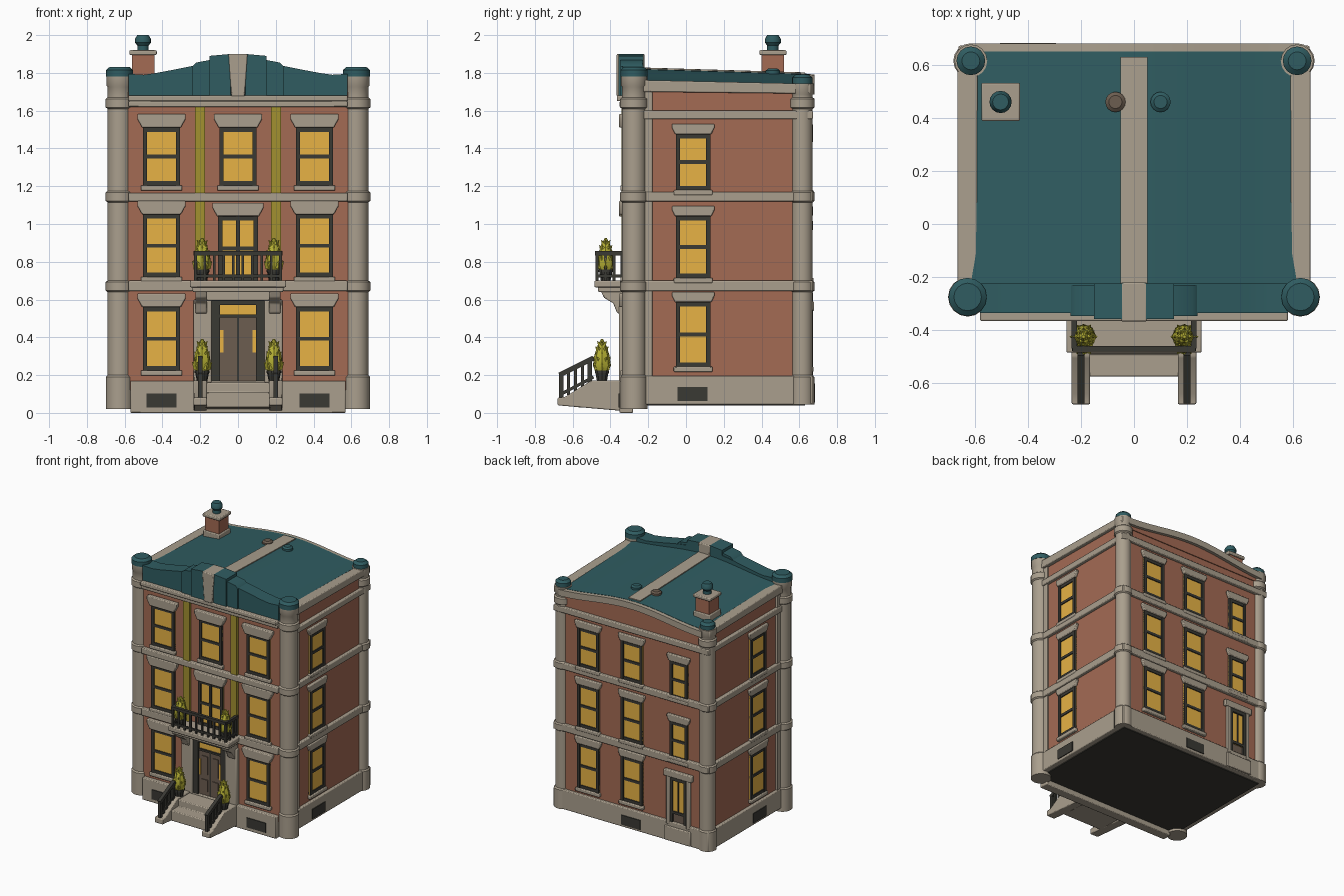
import bpy, bmesh, math
from mathutils import Matrix, Vector

if "Cube" in bpy.data.objects:
    bpy.data.objects.remove(bpy.data.objects["Cube"])

def material(name, r, g, b):
    m = bpy.data.materials.new(name)
    m.diffuse_color = (r, g, b, 1)
    m.use_nodes = True
    m.node_tree.nodes["Principled BSDF"].inputs["Base Color"].default_value = m.diffuse_color
    return m

STONE = material("stone", .40, .345, .268)
BRICK = material("brick", .37, .145, .088)
TEAL = material("teal_roof", .029, .108, .12)
DARK = material("charcoal", .042, .041, .034)
GLOW = material("amber_glass", .80, .45, .06)
OLIVE = material("olive", .36, .285, .03)
LEAF = material("leaf", .47, .44, .035)
DOOR = material("door_brown", .15, .11, .08)

parts = {}
def part(name, mat):
    if name not in parts:
        parts[name] = (bmesh.new(), mat)
    return parts[name][0]

def prism(name, mat, M, pts, d0, d1):
    """Polygon in (u, z) extruded outward (local -y) from d0 to d1."""
    bm = part(name, mat)
    a = [bm.verts.new(M @ Vector((u, -d0, z))) for u, z in pts]
    b = [bm.verts.new(M @ Vector((u, -d1, z))) for u, z in pts]
    bm.faces.new(a)
    bm.faces.new(b[::-1])
    n = len(pts)
    for i in range(n):
        bm.faces.new((a[i], b[i], b[(i + 1) % n], a[(i + 1) % n]))

def slab(name, mat, M, u0, u1, z0, z1, d0, d1):
    prism(name, mat, M, [(u0, z0), (u1, z0), (u1, z1), (u0, z1)], d0, d1)

def box(name, mat, x0, x1, y0, y1, z0, z1):
    slab(name, mat, Matrix(), x0, x1, z0, z1, -y0, -y1)

def lathe(name, mat, x, y, prof, n=16):
    bm = part(name, mat)
    rings = [[bm.verts.new((x + r * math.cos(2 * math.pi * i / n), y + r * math.sin(2 * math.pi * i / n), z))
              for i in range(n)] for r, z in prof]
    for a, b in zip(rings, rings[1:]):
        for i in range(n):
            bm.faces.new((a[i], a[(i + 1) % n], b[(i + 1) % n], b[i]))
    bm.faces.new(rings[0][::-1])
    bm.faces.new(rings[-1])

def bar(name, mat, p, q, t):
    p, q = Vector(p), Vector(q)
    M = Matrix.Translation((p + q) / 2) @ (q - p).to_track_quat('Z', 'Y').to_matrix().to_4x4()
    M = M @ Matrix.Diagonal((t, t, (q - p).length, 1))
    bmesh.ops.create_cube(part(name, mat), size=1, matrix=M)

# facade frames: u runs right along the wall, depth points outward
def facade(x, y, deg):
    return Matrix.Translation((x, y, 0)) @ Matrix.Rotation(math.radians(deg), 4, 'Z')
FRONT, RIGHT = facade(0, -.32, 0), facade(.637, 0, 90)
BACK, LEFT = facade(0, .648, 180), facade(-.637, 0, -90)
SIDE = facade(0, 0, 90)          # u = y, depth = x

def window(side, M, u, w, z0, z1):
    h, t, zm = w / 2, .022, (z0 + z1) / 2
    over, tall, deep = (.03, .072, .035) if side == "front" else (.022, .055, .024)
    slab(side + "_window_glass", GLOW, M, u - h, u + h, z0, z1, 0, .008)
    f = side + "_window_frames"
    for s in (-1, 1):
        slab(f, DARK, M, u + s * h, u + s * (h - t), z0, z1, 0, .018)
    for a, b in ((z0, z0 + t), (z1 - t, z1), (zm - .01, zm + .01)):
        slab(f, DARK, M, u - h, u + h, a, b, 0, .015)
    prism(side + "_lintels", STONE, M, [(u - h - .005, z1), (u + h + .005, z1), (u + h + over, z1 + tall * .65),
          (u + h + over, z1 + tall), (u - h - over, z1 + tall), (u - h - over, z1 + tall * .65)], 0, deep)
    slab(side + "_sills", STONE, M, u - h - .012, u + h + .012, z0 - .028, z0, 0, .028)

def vent(M, u, z, d):
    slab("base_vents", DARK, M, u - .08, u + .08, z - .037, z + .037, d - .01, d + .006)

# main body, base and belt courses
box("brick_body", BRICK, -.637, .637, -.32, .648, .12, 1.70)
box("stone_base", STONE, -.66, .66, -.30, .67, .045, .195)
box("underside", DARK, -.62, .62, -.28, .63, .038, .046)
box("front_base", STONE, -.57, .57, -.352, -.28, 0, .17)
for z0, z1 in ((.645, .70), (1.12, 1.17), (1.555, 1.60)):
    box("belt_courses", STONE, -.662, .662, -.28, .672, z0, z1)
for z0, z1, d in ((.645, .70, -.35), (1.12, 1.165, -.35), (1.62, 1.65, -.352), (1.65, 1.68, -.366)):
    box("front_belts", STONE, -.58, .58, d, -.28, z0, z1)
for s in (-1, 1):
    prism("side_cornice", STONE, SIDE, [(-.24, 1.70), (.66, 1.69), (.66, 1.742), (-.24, 1.762)], s * .59, s * .665)
    box("corner_piers", STONE, s * .58, s * .652, -.29, -.178, .05, 1.70)

# corner columns with rings and teal caps
for s in (-1, 1):
    for y, r, x, drop, c in ((-.275, .064, .627, 0, .008), (.615, .056, .615, .04, -.002)):
        prof = [(r + .008, .02 + drop * .6), (r + .008, .19), (r, .2)]
        for z in (.67, 1.145, 1.64):
            prof += [(r, z - .03), (r + .01, z - .022), (r + .01, z + .022), (r, z + .03)]
        prof += [(r, 1.725 - drop), (r + .006, 1.735 - drop), (r + .006, 1.785 - drop)]
        lathe("corner_columns", STONE, s * x, y, prof)
        lathe("column_caps", TEAL, s * x, y, [(r + c, z - drop) for z in (1.78, 1.815)] + [(r + c - .02, 1.832 - drop)])

# gently arched roof sloping down to the back, back gable and centre stripe
SLOPE = Matrix(((1, 0, 0, 0), (0, 1, 0, 0), (0, -.03, 1, -.0084), (0, 0, 0, 1)))
def arch(x):
    return 1.763 + .06 * math.cos(math.pi * x / 1.3) ** 2
xs = [-.61 + 1.22 * i / 24 for i in range(25)]
def arch_strip(name, mat, xs, lo, hi, y0, y1, flat=None):
    top = [(x, arch(x) + hi) for x in xs]
    low = [(x, flat or arch(x) + lo) for x in xs]
    prism(name, mat, SLOPE, top + low[::-1], -y0, -y1)
arch_strip("roof", TEAL, xs, 0, 0, -.28, .65, 1.70)
arch_strip("back_gable", BRICK, xs, 0, -.01, .60, .655, 1.69)
arch_strip("back_cornice", STONE, xs, -.05, -.002, .645, .68)
arch_strip("roof_stripe", STONE, [-.05 + .01 * i for i in range(11)], -.01, .007, -.28, .63)
for x, m, n in ((-.07, DOOR, "brown_roof_vent"), (.10, TEAL, "teal_roof_vent")):
    lathe(n, m, x, .46, [(.038, 1.78), (.038, 1.812), (.025, 1.822)])

# curved front parapet with stepped blocks and keystone
half = [(.58, 1.795), (.50, 1.79), (.43, 1.80), (.35, 1.815), (.25, 1.835), (.15, 1.85)]
prism("front_parapet", TEAL, Matrix(), [(-.58, 1.675), (.58, 1.675)] + half + [(-x, z) for x, z in half[::-1]], .225, .335)
for s in (-1, 1):
    prism("parapet_blocks", TEAL, Matrix(), [(s * .24, 1.675), (s * .24, 1.835), (s * .22, 1.855), (s * .14, 1.87), (s * .14, 1.675)], .23, .346)
    prism("parapet_blocks", TEAL, Matrix(), [(s * .15, 1.675), (s * .15, 1.89), (s * .04, 1.90), (s * .04, 1.675)], .225, .358)
prism("keystone", STONE, Matrix(), [(-.035, 1.675), (.035, 1.675), (.05, 1.90), (-.05, 1.90)], .22, .367)

# chimney
box("chimney_stack", BRICK, -.562, -.443, .40, .52, 1.72, 1.90)
box("chimney_foot", STONE, -.572, -.433, .39, .53, 1.70, 1.79)
box("chimney_cap", STONE, -.575, -.43, .388, .532, 1.895, 1.92)
lathe("chimney_pot", TEAL, -.503, .46, [(.03, 1.915), (.03, 1.945), (.042, 1.96), (.042, 1.98), (.03, 2.0)])

# windows on all four sides
rows = ((.225, .56), (.72, 1.05), (1.205, 1.51))
side_rows = ((.245, .585), (.715, 1.04), (1.18, 1.475))
for (z0, z1), (a, b) in zip(rows, side_rows):
    for u in (-.405, .405):
        window("front", FRONT, u, .195, z0, z1)
    window("right", RIGHT, .038, .182, a, b)
    window("left", LEFT, -.05, .182, a, b)
    for u in (-.37, 0):
        window("back", BACK, u, .182, a, b)
window("front", FRONT, 0, .195, *rows[2])
window("front", FRONT, 0, .21, .70, 1.04)
slab("balcony_door_rail", DARK, FRONT, -.01, .01, .70, 1.04, 0, .02)
window("back", BACK, .40, .15, .68, .965)
window("back", BACK, .40, .15, 1.15, 1.43)
for u in (-.405, .405):
    vent(FRONT, u, .065, .032)
vent(RIGHT, .035, .10, .023)
vent(LEFT, -.05, .10, .023)
vent(BACK, 0, .10, .022)

# olive strips and entrance surround
for s in (-1, 1):
    slab("olive_strips", OLIVE, FRONT, s * .175, s * .228, .70, 1.62, 0, .022)
    slab("entrance_pilasters", STONE, FRONT, s * .14, s * .235, .16, .60, 0, .035)
    slab("door_frame", DARK, FRONT, s * .095, s * .14, .16, .585, 0, .03)
    slab("door_leaves", DOOR, FRONT, s * .004, s * .10, .16, .52, 0, .016)
    slab("door_glass", GLOW, FRONT, s * .078, s * .094, .32, .44, 0, .022)
    slab("door_panels", DOOR, FRONT, s * .02, s * .07, .20, .29, 0, .022)
    slab("door_panels", DOOR, FRONT, s * .02, s * .07, .33, .47, 0, .022)
slab("door_frame", DARK, FRONT, -.14, .14, .57, .60, 0, .03)
slab("door_frame", DARK, FRONT, -.14, .14, .505, .52, 0, .025)
slab("door_frame", DARK, FRONT, -.006, .006, .16, .51, 0, .018)
slab("transom", GLOW, FRONT, -.105, .105, .52, .57, 0, .012)
slab("entrance_head", STONE, FRONT, -.22, .22, .595, .65, 0, .06)

# balcony slab, brackets and railing
box("balcony", STONE, -.255, .255, -.485, -.32, .665, .70)
box("balcony", STONE, -.24, .24, -.465, -.32, .64, .67)
for s in (-1, 1):
    prism("balcony_brackets", STONE, SIDE, [(-.32, .645), (-.45, .645), (-.435, .61), (-.385, .58), (-.365, .53), (-.32, .51)], s * .165, s * .225)
    for z, t in ((.725, .014), (.845, .022)):
        bar("balcony_railing", DARK, (s * .225, -.47, z), (s * .225, -.33, z), t)
    for y in (-.47, -.425, -.38, -.34):
        bar("balcony_railing", DARK, (s * .225, y, .70), (s * .225, y, .845), .016)
for z, t in ((.725, .014), (.845, .022)):
    bar("balcony_railing", DARK, (-.232, -.47, z), (.232, -.47, z), t)
for i in range(10):
    x = -.225 + .45 * i / 9
    bar("balcony_railing", DARK, (x, -.47, .70), (x, -.47, .845), .013)

# stoop, cheek walls and sloping handrails
prism("front_steps", STONE, SIDE, [(-.33, .02), (-.33, .16), (-.49, .16), (-.49, .11), (-.575, .11), (-.575, .03)], -.18, .18)
for s in (-1, 1):
    prism("stoop_cheeks", STONE, SIDE, [(-.33, .01), (-.33, .172), (-.50, .172), (-.64, .085), (-.68, .08), (-.68, .04)], s * .165, s * .235)
    bar("stoop_railing", DARK, (s * .20, -.67, .20), (s * .20, -.49, .29), .026)
    bar("stoop_railing", DARK, (s * .20, -.66, .10), (s * .20, -.49, .19), .016)
    for i in range(5):
        y, k = -.66 + .0375 * i, .0195 * i
        bar("stoop_railing", DARK, (s * .20, y, .075 + k), (s * .20, y, .205 + k), .024 if i in (0, 4) else .015)

# potted shrubs with pointed leaves
def shrub(x, y, z):
    lathe("plant_pots", DARK, x, y, [(.027, z), (.036, z + .045), (.04, z + .045), (.04, z + .06)], 10)
    lathe("shrubs", LEAF, x, y, [(.03, z + .05), (.048, z + .085), (.04, z + .14), (.024, z + .19), (.006, z + .225)], 8)
    for k in range(5):
        for j in range(6):
            a = (j + k * .5) * 2 * math.pi / 6
            d = Vector((math.cos(a), math.sin(a), 1.4))
            c = Vector((x, y, z + .08 + .029 * k)) + Vector((d.x, d.y, .2)) * (.041 - .006 * k)
            M = Matrix.Translation(c) @ d.to_track_quat('Z', 'Y').to_matrix().to_4x4()
            bmesh.ops.create_cone(part("shrubs", LEAF), segments=4, radius1=.019, radius2=0, depth=.042, cap_ends=True, matrix=M)
for s in (-1, 1):
    shrub(s * .19, -.425, .70)
    shrub(s * .19, -.445, .165)

# back door with surround and step
slab("back_door", DOOR, BACK, .34, .46, .17, .52, 0, .006)
slab("back_door_glass", GLOW, BACK, .35, .45, .26, .51, 0, .012)
for u0, u1, z0, z1 in ((.33, .352, .17, .54), (.448, .47, .17, .54), (.33, .47, .515, .54), (.33, .47, .26, .28), (.396, .404, .27, .52)):
    slab("back_door_frame", DARK, BACK, u0, u1, z0, z1, 0, .02)
for u in (.315, .485):
    slab("back_door_surround", STONE, BACK, u - .016, u + .016, .17, .55, 0, .024)
slab("back_door_surround", STONE, BACK, .28, .52, .54, .59, 0, .03)
slab("back_step", STONE, BACK, .29, .51, .05, .16, 0, .034)

# turn the parts into objects
for name, (bm, mat) in parts.items():
    bmesh.ops.recalc_face_normals(bm, faces=bm.faces[:])
    me = bpy.data.meshes.new(name)
    bm.to_mesh(me)
    bm.free()
    me.materials.append(mat)
    ob = bpy.data.objects.new(name, me)
    bpy.context.collection.objects.link(ob)
    bpy.context.view_layer.objects.active = ob
    ob.select_set(True)
    bpy.ops.object.shade_smooth_by_angle(angle=math.radians(35))
    ob.select_set(False)
    if mat is STONE and name not in ("corner_columns", "roof_stripe", "back_cornice"):
        b = ob.modifiers.new("soft_edges", 'BEVEL')
        b.width, b.segments = .006, 2
